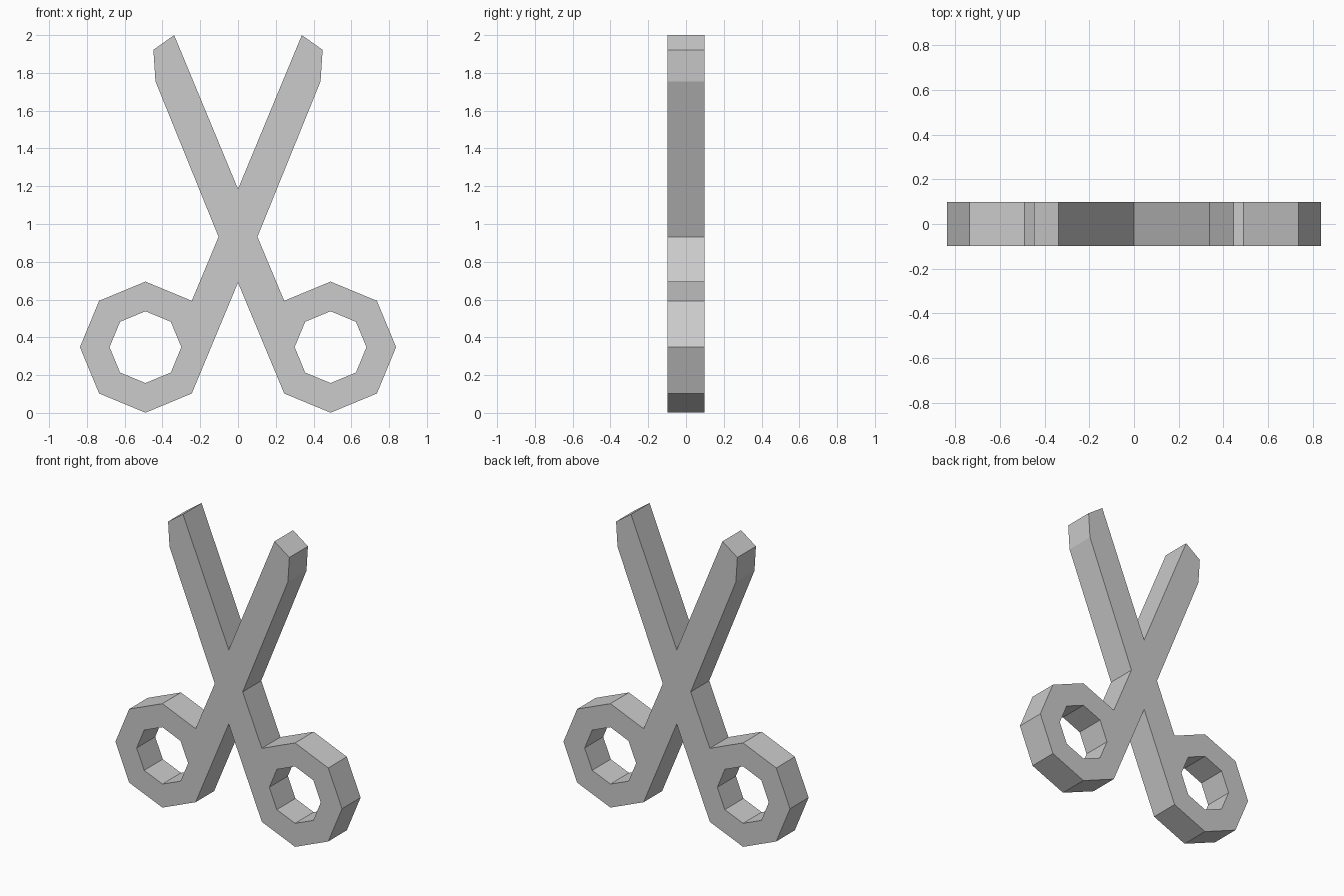
import bpy, bmesh, math

if "Cube" in bpy.data.objects:
    bpy.data.objects.remove(bpy.data.objects["Cube"])

HALF_DEPTH = 0.098
RING_X, RING_Z = 0.49, 0.348
OUTER_R, HOLE_R = 0.347, 0.19


def octagon(cx, r, steps):
    """Octagon points around a handle centre, counted clockwise from the top."""
    return [(cx + r * math.sin(k * math.pi / 4),
             RING_Z + r * math.cos(k * math.pi / 4)) for k in steps]


# Right half of the outline: blade, waist, then the handle ring
blade = [(0.338, 2.0), (0.448, 1.922), (0.437, 1.755), (0.103, 0.932)]
ring = octagon(RING_X, OUTER_R, range(-1, 6))
right = blade + ring

# Full outline mirrored across x = 0, joined at the two crotch points
outline = ([(0, 1.185)] + right + [(0, 0.69)]
           + [(-x, z) for x, z in reversed(right)])
holes = [octagon(s * RING_X, HOLE_R, range(8)) for s in (-1, 1)]

# Fill the outline around the finger holes
bm = bmesh.new()
edges = []
for loop in [outline] + holes:
    vs = [bm.verts.new((x, -HALF_DEPTH, z)) for x, z in loop]
    edges += [bm.edges.new((vs[i - 1], vs[i])) for i in range(len(vs))]
bmesh.ops.triangle_fill(bm, edges=edges, use_beauty=True, normal=(0, -1, 0))

# Give it thickness, keeping the front face
ext = bmesh.ops.extrude_face_region(bm, geom=bm.faces[:], use_keep_orig=True)
back = [g for g in ext["geom"] if isinstance(g, bmesh.types.BMVert)]
bmesh.ops.translate(bm, verts=back, vec=(0, 2 * HALF_DEPTH, 0))
bmesh.ops.recalc_face_normals(bm, faces=bm.faces[:])

mesh = bpy.data.meshes.new("scissors")
bm.to_mesh(mesh)
bm.free()
scissors = bpy.data.objects.new("scissors", mesh)
bpy.context.collection.objects.link(scissors)
